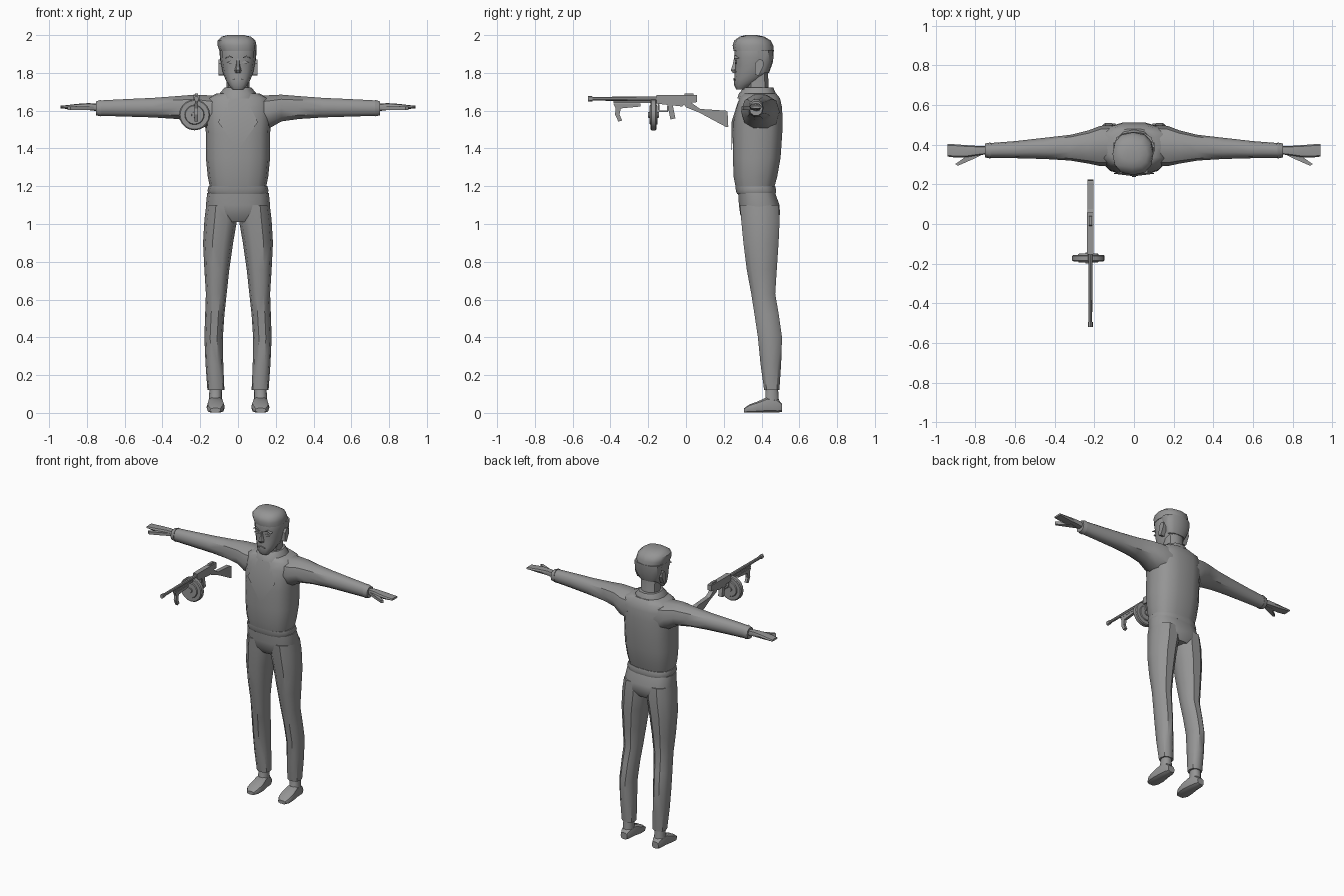
import bpy, bmesh, math

GREY = bpy.data.materials.new("plain grey")
GREY.diffuse_color = (0.3, 0.3, 0.3, 1)


def finish(name, bm, angle=40):
    bmesh.ops.recalc_face_normals(bm, faces=bm.faces[:])
    me = bpy.data.meshes.new(name)
    bm.to_mesh(me)
    bm.free()
    ob = bpy.data.objects.new(name, me)
    bpy.context.collection.objects.link(ob)
    me.materials.append(GREY)
    bpy.ops.object.select_all(action='DESELECT')
    ob.select_set(True)
    bpy.context.view_layer.objects.active = ob
    bpy.ops.object.shade_smooth_by_angle(angle=math.radians(angle))
    return ob


def place(axis, t, a, b):
    return {'x': (t, a, b), 'y': (a, t, b), 'z': (a, b, t)}[axis]


def power(v, p):
    return math.copysign(abs(v) ** (2 / p), v)


def loft(name, axis, rings, n=12, p=2.3, side=1, angle=40):
    """Skin rounded sections (t, a0, a1, b0, b1) along an axis."""
    bm = bmesh.new()
    loops = []
    for t, a0, a1, b0, b1 in rings:
        loop = []
        for i in range(n):
            w = 2 * math.pi * i / n
            a = (a0 + a1) / 2 + (a1 - a0) / 2 * power(math.cos(w), p)
            b = (b0 + b1) / 2 + (b1 - b0) / 2 * power(math.sin(w), p)
            x, y, z = place(axis, t, a, b)
            loop.append(bm.verts.new((x * side, y, z)))
        loops.append(loop)
    for lo, hi in zip(loops, loops[1:]):
        for i in range(n):
            j = (i + 1) % n
            bm.faces.new((lo[i], lo[j], hi[j], hi[i]))
    bm.faces.new(loops[0])
    bm.faces.new(loops[-1])
    return finish(name, bm, angle)


def upright(name, rows, **kw):
    """Symmetric loft from rows (z, half width, front y, back y)."""
    return loft(name, 'z', [(z, -w, w, f, b) for z, w, f, b in rows], **kw)


def prism(name, axis, pts, lo, hi, side=1):
    """Extrude a flat outline between lo and hi on an axis."""
    bm = bmesh.new()
    ends = []
    for t in (lo, hi):
        vs = [place(axis, t, a, b) for a, b in pts]
        ends.append([bm.verts.new((x * side, y, z)) for x, y, z in vs])
    bm.faces.new(ends[0])
    bm.faces.new(ends[1])
    for i in range(len(pts)):
        j = (i + 1) % len(pts)
        bm.faces.new((ends[0][i], ends[0][j], ends[1][j], ends[1][i]))
    return finish(name, bm, 25)


# Jumper body, hem and collar
upright("torso", [
    (1.19, .148, .262, .468), (1.25, .160, .250, .485), (1.35, .170, .246, .503),
    (1.48, .170, .246, .512), (1.56, .176, .252, .514), (1.62, .176, .268, .510),
    (1.665, .165, .282, .500), (1.69, .115, .295, .480)], n=14, p=2.7)
upright("hem", [(1.16, .155, .268, .476), (1.175, .162, .262, .480),
                (1.20, .156, .260, .474)], n=14, p=2.7)
upright("collar", [(1.665, .105, .272, .482), (1.69, .098, .280, .476),
                   (1.722, .072, .305, .462)], n=12)

# Raised diamond panel on the chest
bm = bmesh.new()
rim = [bm.verts.new(v) for v in [(-.035, .284, 1.675), (-.105, .254, 1.54), (0, .242, 1.39),
                                 (.105, .254, 1.54), (.035, .284, 1.675)]]
hub = bm.verts.new((0, .241, 1.54))
for i in range(5):
    bm.faces.new((rim[i], rim[(i + 1) % 5], hub))
finish("chest_panel", bm)

# Trousers
upright("hips", [(1.01, .07, .31, .48), (1.05, .165, .285, .500),
                 (1.10, .170, .278, .497), (1.165, .163, .274, .474)], n=14, p=2.6)

for s, tag in ((1, "left"), (-1, "right")):
    loft(tag + "_leg", 'z', [
        (.12, .072, .162, .412, .496), (.26, .078, .172, .392, .506),
        (.40, .080, .178, .378, .511), (.52, .072, .174, .360, .494),
        (.63, .060, .170, .343, .475), (.76, .046, .178, .318, .484),
        (.90, .026, .185, .300, .494), (1.02, .005, .178, .288, .500),
        (1.10, .004, .168, .282, .494)], n=10, p=2.4, side=s)
    # Shoe with ankle
    loft(tag + "_shoe", 'y', [
        (.508, .095, .145, .005, .050), (.485, .085, .155, 0, .075),
        (.43, .078, .160, 0, .085), (.38, .070, .166, 0, .062),
        (.335, .075, .165, 0, .045), (.308, .092, .148, .002, .025)], n=10, p=3, side=s)
    loft(tag + "_ankle", 'z', [(.03, .082, .156, .395, .498), (.08, .086, .154, .418, .492),
                               (.14, .086, .150, .422, .488)], n=10, side=s)
    # Sleeve and cuff
    loft(tag + "_sleeve", 'x', [
        (.10, .295, .500, 1.49, 1.680), (.17, .292, .495, 1.505, 1.686),
        (.23, .305, .472, 1.54, 1.688), (.32, .320, .450, 1.553, 1.680),
        (.45, .328, .435, 1.562, 1.670), (.60, .332, .418, 1.567, 1.663),
        (.73, .334, .408, 1.571, 1.656)], n=10, side=s)
    loft(tag + "_cuff", 'x', [(.725, .330, .411, 1.568, 1.660),
                              (.752, .336, .406, 1.574, 1.650)], n=10, side=s)
    # Hand and thumb
    loft(tag + "_hand", 'x', [
        (.74, .352, .394, 1.597, 1.636), (.79, .346, .394, 1.603, 1.640),
        (.85, .336, .398, 1.605, 1.636), (.90, .335, .402, 1.609, 1.630),
        (.94, .340, .404, 1.612, 1.626)], n=8, p=3, side=s)
    prism(tag + "_thumb", 'z', [(.76, .352), (.81, .328), (.888, .294), (.902, .302),
                                (.855, .335), (.83, .37)], 1.603, 1.622, side=s)
    # Ear, eye and brow
    prism(tag + "_ear", 'x', [(.365, 1.79), (.385, 1.785), (.412, 1.84), (.408, 1.868),
                              (.385, 1.872), (.366, 1.85)], .075, .104, side=s)
    prism(tag + "_eye", 'y', [(.018, 1.855), (.036, 1.846), (.058, 1.856), (.038, 1.866)],
          .259, .268, side=s)
    prism(tag + "_brow", 'y', [(.012, 1.874), (.045, 1.884), (.070, 1.876), (.045, 1.893)],
          .254, .280, side=s)

# Neck and head
upright("neck", [(1.66, .066, .325, .455), (1.72, .060, .322, .440),
                 (1.82, .064, .320, .436)], n=10)
upright("head", [
    (1.713, .030, .266, .310), (1.735, .050, .255, .350), (1.765, .066, .255, .405),
    (1.80, .080, .258, .436), (1.84, .088, .260, .452), (1.88, .094, .256, .460),
    (1.93, .095, .257, .461), (1.97, .082, .268, .445)], n=12, p=2.4)
# Short hair with a raised swept fringe
loft("hair", 'z', [
    (1.915, -.098, .098, .252, .464), (1.945, -.108, .098, .247, .462),
    (1.972, -.108, .092, .256, .448), (1.992, -.088, .068, .285, .415),
    (2.0, -.055, .030, .315, .375)], n=12, p=2.4)
loft("back_hair", 'z', [(1.80, -.068, .068, .36, .440), (1.86, -.094, .094, .36, .461),
                        (1.92, -.099, .099, .34, .465)], n=12, p=2.4)
loft("nose", 'z', [(1.80, -.014, .014, .245, .28), (1.814, -.018, .018, .234, .28),
                   (1.84, -.010, .010, .244, .28), (1.875, -.008, .008, .252, .28)], n=6, p=2)
prism("mouth", 'y', [(-.03, 1.766), (0, 1.759), (.03, 1.766), (0, 1.774)], .251, .260)

# Gun: outlines in the side plane, (y, z)
GX = -.22


def gun_part(name, pts, half):
    prism("gun_" + name, 'x', pts, GX - half, GX + half)


loft("gun_barrel", 'y', [(-.52, GX - .009, GX + .009, 1.653, 1.673),
                         (-.14, GX - .011, GX + .011, 1.651, 1.675)], n=8, p=2)
loft("gun_muzzle", 'y', [(-.52, GX - .012, GX + .012, 1.647, 1.679),
                         (-.495, GX - .012, GX + .012, 1.650, 1.676)], n=8, p=2)
gun_part("lower_tube", [(-.385, 1.640), (-.16, 1.640), (-.16, 1.652), (-.385, 1.652)], .007)
gun_part("receiver", [(-.155, 1.637), (-.02, 1.622), (.0, 1.640), (.058, 1.645),
                      (.058, 1.682), (-.155, 1.682)], .016)
gun_part("rear_sight", [(-.01, 1.68), (.042, 1.68), (.038, 1.692), (-.006, 1.692)], .008)
gun_part("stock", [(-.015, 1.640), (.0, 1.618), (.07, 1.590), (.215, 1.512), (.224, 1.516),
                   (.220, 1.594), (.21, 1.600), (.075, 1.609), (.02, 1.648)], .015)
gun_part("rear_grip", [(-.098, 1.632), (-.070, 1.628), (-.056, 1.560), (-.082, 1.553)], .014)
gun_part("trigger_guard", [(-.150, 1.637), (-.146, 1.592), (-.095, 1.592), (-.090, 1.637),
                           (-.098, 1.637), (-.102, 1.600), (-.139, 1.600), (-.142, 1.637)], .006)
gun_part("fore_grip", [(-.385, 1.637), (-.24, 1.637), (-.24, 1.622), (-.345, 1.612),
                       (-.352, 1.580), (-.338, 1.548), (-.358, 1.542), (-.376, 1.580),
                       (-.372, 1.612)], .009)

# Round magazine with a raised disc on both faces
DX, DZ = -.23, 1.578


def disc(name, y0, y1, r):
    rings = [(y, DX - k, DX + k, DZ - k, DZ + k) for y, k in
             ((y0, r * .93), (y0 + .005, r), (y1 - .005, r), (y1, r * .93))]
    loft(name, 'y', rings, n=20, p=2)


disc("gun_drum", -.188, -.156, .082)
disc("gun_drum_plate", -.194, -.150, .052)
disc("gun_drum_hub", -.200, -.144, .016)
